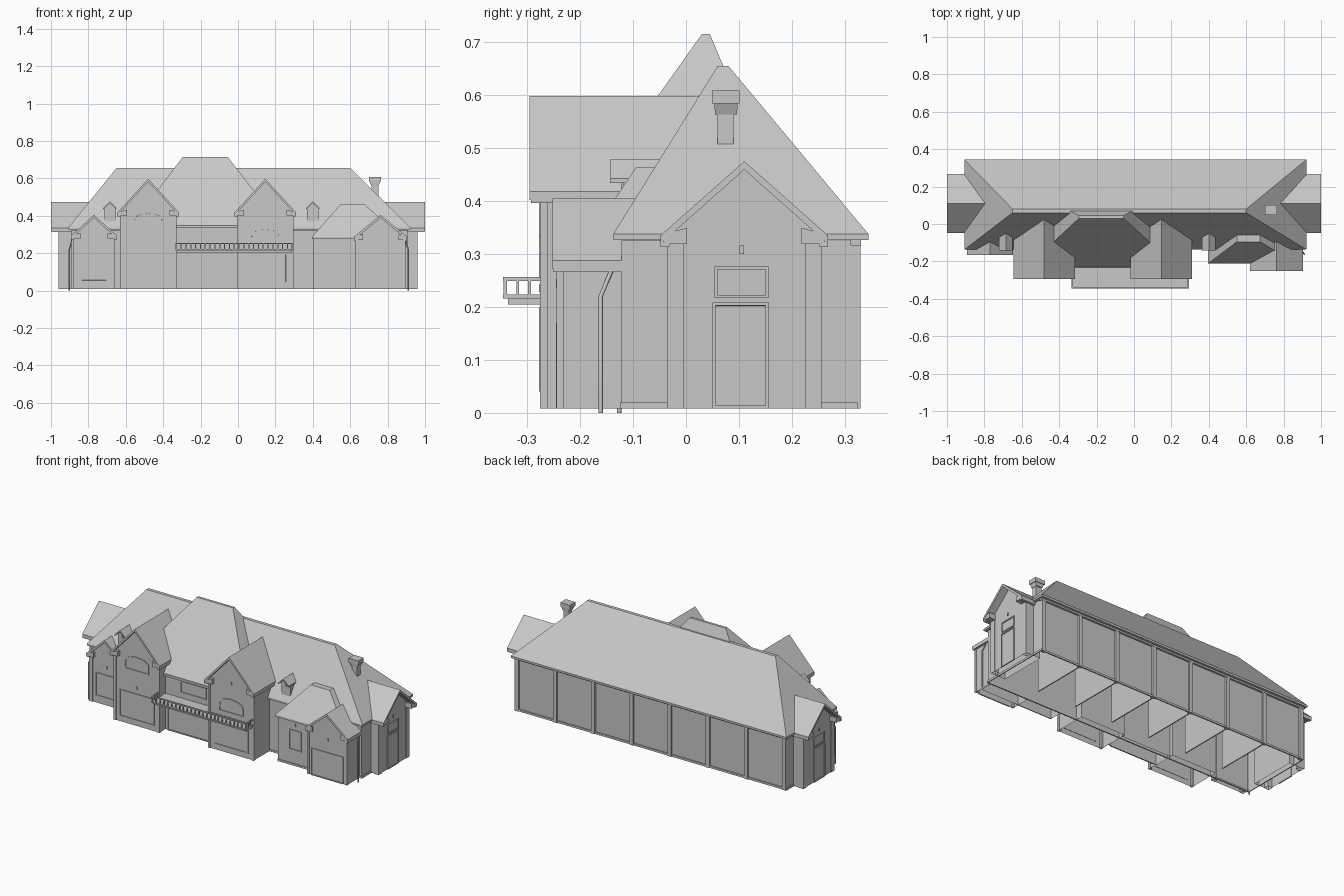
import bpy, bmesh, math

cube = bpy.data.objects.get("Cube")
if cube:
    bpy.data.objects.remove(cube, do_unlink=True)

stone = bpy.data.materials.new("light_grey")
stone.use_nodes = True
GREY = (0.58, 0.58, 0.58, 1)
stone.diffuse_color = GREY
stone.node_tree.nodes["Principled BSDF"].inputs["Base Color"].default_value = GREY
BASE = 0.008


def finish(name, bm, open_bottom=False):
    bmesh.ops.recalc_face_normals(bm, faces=bm.faces[:])
    if open_bottom:
        low = min(v.co.z for v in bm.verts)
        under = [f for f in bm.faces if all(v.co.z < low + 1e-4 for v in f.verts)]
        bmesh.ops.delete(bm, geom=under, context='FACES_ONLY')
    me = bpy.data.meshes.new(name)
    bm.to_mesh(me)
    bm.free()
    me.materials.append(stone)
    ob = bpy.data.objects.new(name, me)
    bpy.context.collection.objects.link(ob)
    return ob


# u runs along a facade, v is the distance outwards from the centre
PLACE = {
    "front": lambda u, v, z: (u, -v, z),
    "back": lambda u, v, z: (u, v, z),
    "left": lambda u, v, z: (v, u, z),
    "right": lambda u, v, z: (-v, u, z),
}


def loft(bm, a, b):
    """Closed solid between two matching rings of points."""
    ra = [bm.verts.new(p) for p in a]
    rb = [bm.verts.new(p) for p in b]
    n = len(ra)
    for i in range(n):
        j = (i + 1) % n
        bm.faces.new((ra[i], ra[j], rb[j], rb[i]))
    return bm.faces.new(ra), bm.faces.new(rb)


def extrude(name, side, profile, v0, v1, open_bottom=False, border=0):
    """Extrude a (u, z) profile outwards from a facade, optionally as a frame."""
    bm = bmesh.new()
    p = PLACE[side]
    _, cap = loft(bm, [p(u, v0, z) for u, z in profile], [p(u, v1, z) for u, z in profile])
    bmesh.ops.recalc_face_normals(bm, faces=bm.faces[:])
    if border:
        bmesh.ops.inset_region(bm, faces=[cap], thickness=border)
        bmesh.ops.inset_region(bm, faces=[cap], thickness=0.0002, depth=-0.004)
    return finish(name, bm, open_bottom)


def rect(u0, u1, z0, z1):
    return [(u0, z0), (u1, z0), (u1, z1), (u0, z1)]


def box(name, x0, x1, y0, y1, z0, z1, open_bottom=False):
    return extrude(name, "back", rect(x0, x1, z0, z1), y0, y1, open_bottom)


def frame(name, side, u0, u1, z0, z1, v, arch=0):
    pts = rect(u0, u1, z0, z1)
    if arch:
        mid, half = (u0 + u1) / 2, (u1 - u0) / 2
        pts = pts[:2] + [(mid + half * math.cos(math.pi * i / 10),
                          z1 + arch * math.sin(math.pi * i / 10)) for i in range(11)]
    extrude(name, side, pts, v - 0.002, v + 0.005, border=0.008)


def lamp(name, side, u, z, v):
    extrude(name, side, rect(u - 0.004, u + 0.004, z - 0.008, z + 0.008), v - 0.002, v + 0.005)


def hip(name, base, top, z0, z1, rim=0.012):
    """Hipped roof: base and top are (x0, x1, y0, y1), with a fascia rim below."""
    ring = lambda r, z: [(r[0], r[2], z), (r[1], r[2], z), (r[1], r[3], z), (r[0], r[3], z)]
    bm = bmesh.new()
    loft(bm, ring(base, z0), ring(top, z1))
    if rim:
        loft(bm, ring(base, z0 - rim), ring(base, z0))
    bmesh.ops.remove_doubles(bm, verts=bm.verts[:], dist=1e-5)
    shared = [f for f in bm.faces if all(abs(v.co.z - z0) < 1e-5 for v in f.verts)]
    if rim:
        bmesh.ops.delete(bm, geom=shared, context='FACES')
    return finish(name, bm)


def gable(name, side, c, half, wall, eave, peak, v_in, v_wall, v_roof, v_ridge,
          post=0.0, t=0.016):
    """Gabled bay: open pentagon walls, chevron roof, eave returns, corner posts."""
    zc = peak - t - (peak - eave) * wall / half
    extrude(name + "_walls", side, [(c - wall, BASE), (c + wall, BASE), (c + wall, zc),
            (c, peak - t), (c - wall, zc)], v_in, v_wall, True)
    extrude(name + "_roof", side, [(c - half, eave), (c, peak), (c + half, eave),
            (c + half, eave - t), (c, peak - t), (c - half, eave - t)], v_ridge, v_roof)
    for s in (-1, 1):
        a, b = c + s * half * 0.96, c + s * (wall - 0.035)
        extrude(name + "_eave_return", side, [(a, eave - t), (b, eave - t), (b, eave + 0.014),
                (a, eave + 0.003)], v_wall - 0.01, v_roof - 0.002)
        a, b = sorted((c + s * half, c + s * wall * 0.99))
        extrude(name + "_soffit", side, rect(a, b, eave - t - 0.006, eave - t + 0.004),
                v_in, v_roof - 0.002)
        if post:
            a, b = sorted((c + s * (wall + 0.003), c + s * (wall - post)))
            extrude(name + "_corner_post", side, rect(a, b, BASE, zc - 0.004),
                    v_wall - post, v_wall + 0.004, True)


# Main block
box("main_walls", -0.89, 0.905, -0.122, 0.318, BASE, 0.325, True)
for y in (-0.125, 0.318):
    box("main_plinth", -0.893, 0.908, y, y + 0.007, BASE, 0.02)
for x in (-0.895, 0.905):
    box("end_plinth", x, x + 0.005, -0.125, 0.325, BASE, 0.02)
hip("main_roof", (-0.907, 0.922, -0.137, 0.344), (-0.65, 0.60, 0.06, 0.08), 0.338, 0.655)
box("rear_cornice", -0.897, 0.912, 0.31, 0.33, 0.316, 0.328)
for i in range(8):
    x = -0.88 + i * 1.775 / 7
    box("rear_pilaster", x - 0.012, x + 0.012, 0.31, 0.329, BASE, 0.32)
    if 0 < i < 7:
        box("partition", x - 0.003, x + 0.003, -0.02, 0.315, BASE, 0.32)

# Side wings with doors
for side in ("left", "right"):
    gable("side_wing", side, 0.11, 0.158, 0.143, 0.335, 0.475, 0.86, 0.955, 1.0, 0.75, 0.028)
    frame("side_door", side, 0.05, 0.156, BASE, 0.208, 0.955)
    frame("side_window", side, 0.054, 0.156, 0.217, 0.276, 0.955)
    lamp("side_lamp", side, 0.105, 0.308, 0.955)

# Tall front bays
for name, c, sill, lamp_z in (("tall_bay_right", -0.48, 0.335, 0.235),
                              ("tall_bay_left", 0.146, 0.25, 0.43)):
    gable(name, "front", c, 0.165, 0.149, 0.418, 0.598, 0.08, 0.272, 0.295, -0.03, 0.012)
    frame(name + "_arched_window", "front", c - 0.08, c + 0.08, sill, sill + 0.05, 0.272, 0.035)
    frame(name + "_door", "front", c - 0.115, c + 0.115, 0.04, 0.2, 0.272)
    lamp(name + "_lamp", "front", c, lamp_z, 0.272)

# Low front bay at one end, garage bay at the other
gable("low_bay", "front", -0.77, 0.122, 0.108, 0.295, 0.405, 0.11, 0.15, 0.166, 0.08, 0.02)
frame("low_bay_window", "front", -0.84, -0.70, 0.05, 0.19, 0.15)
lamp("low_bay_lamp", "front", -0.765, 0.235, 0.15)
gable("garage_bay", "front", 0.762, 0.142, 0.13, 0.288, 0.405, 0.12, 0.24, 0.252, 0.05, 0.01)
frame("garage_door", "front", 0.655, 0.867, BASE, 0.17, 0.24)
lamp("garage_lamp", "front", 0.765, 0.245, 0.24)
box("garage_link_walls", 0.405, 0.885, -0.198, -0.12, BASE, 0.28, True)
box("garage_link_plinth", 0.402, 0.64, -0.202, -0.197, BASE, 0.02)
hip("garage_link_roof", (0.395, 0.87, -0.212, 0.02), (0.55, 0.675, -0.095, -0.06), 0.288, 0.463)
frame("garage_link_window", "front", 0.48, 0.56, 0.10, 0.22, 0.198)
lamp("garage_link_lamp", "front", 0.52, 0.25, 0.198)

# Centre
box("centre_walls", -0.335, 0.0, -0.215, -0.10, BASE, 0.34, True)
hip("centre_roof", (-0.575, 0.23, -0.232, 0.20), (-0.295, -0.055, 0.03, 0.045), 0.347, 0.715, 0)
box("centre_eave", -0.335, 0.0, -0.235, -0.1, 0.335, 0.349)
frame("centre_door", "front", -0.315, -0.015, BASE, 0.185, 0.215)
frame("centre_window", "front", -0.23, -0.06, 0.255, 0.325, 0.215)

# Balcony with balusters
box("balcony_slab", -0.33, 0.29, -0.336, -0.21, 0.205, 0.216)
box("balcony_floor", -0.333, 0.293, -0.345, -0.21, 0.216, 0.223)
box("balcony_front_rail", -0.333, 0.293, -0.345, -0.336, 0.249, 0.256)
for x in (-0.333, 0.286):
    box("balcony_side_rail", x, x + 0.007, -0.345, -0.27, 0.249, 0.256)
    for k in range(3):
        y = -0.32 + k * 0.022
        box("side_baluster", x, x + 0.006, y, y + 0.005, 0.222, 0.25)
for i in range(25):
    x = -0.333 + i * 0.62 / 24
    box("front_baluster", x, x + 0.006, -0.344, -0.338, 0.222, 0.25)

# Dormers
for c in (-0.685, 0.40):
    extrude("dormer_walls", "front", [(c - 0.03, 0.345), (c + 0.03, 0.345), (c + 0.03, 0.44),
            (c, 0.47), (c - 0.03, 0.44)], 0.04, 0.118)
    extrude("dormer_roof", "front", [(c - 0.036, 0.442), (c, 0.478), (c + 0.036, 0.442),
            (c + 0.036, 0.434), (c, 0.468), (c - 0.036, 0.434)], 0.03, 0.143)
    lamp("dormer_vent", "front", c, 0.43, 0.118)

# Flared chimney
box("chimney_stack", 0.714, 0.75, 0.059, 0.09, 0.48, 0.57)
hip("chimney_flare", (0.712, 0.752, 0.055, 0.096), (0.702, 0.762, 0.053, 0.098), 0.563, 0.588, 0)
box("chimney_cap", 0.70, 0.764, 0.049, 0.101, 0.584, 0.608)

# Downpipes, kicking out from the eaves to the ground
for s, x, y in ((1, 0.893, -0.135), (-1, -0.885, -0.10)):
    curve = bpy.data.curves.new("downpipe", 'CURVE')
    curve.dimensions = '3D'
    curve.bevel_depth = 0.004
    curve.bevel_resolution = 1
    path = curve.splines.new('POLY')
    stops = [(0, 0.285), (0.2, 0.27), (1, 0.22), (1, 0.0)]
    path.points.add(len(stops) - 1)
    for pt, (out, z) in zip(path.points, stops):
        pt.co = (x + s * 0.017 * out, y - 0.026 * out, z, 1)
    curve.materials.append(stone)
    bpy.context.collection.objects.link(bpy.data.objects.new("downpipe", curve))
